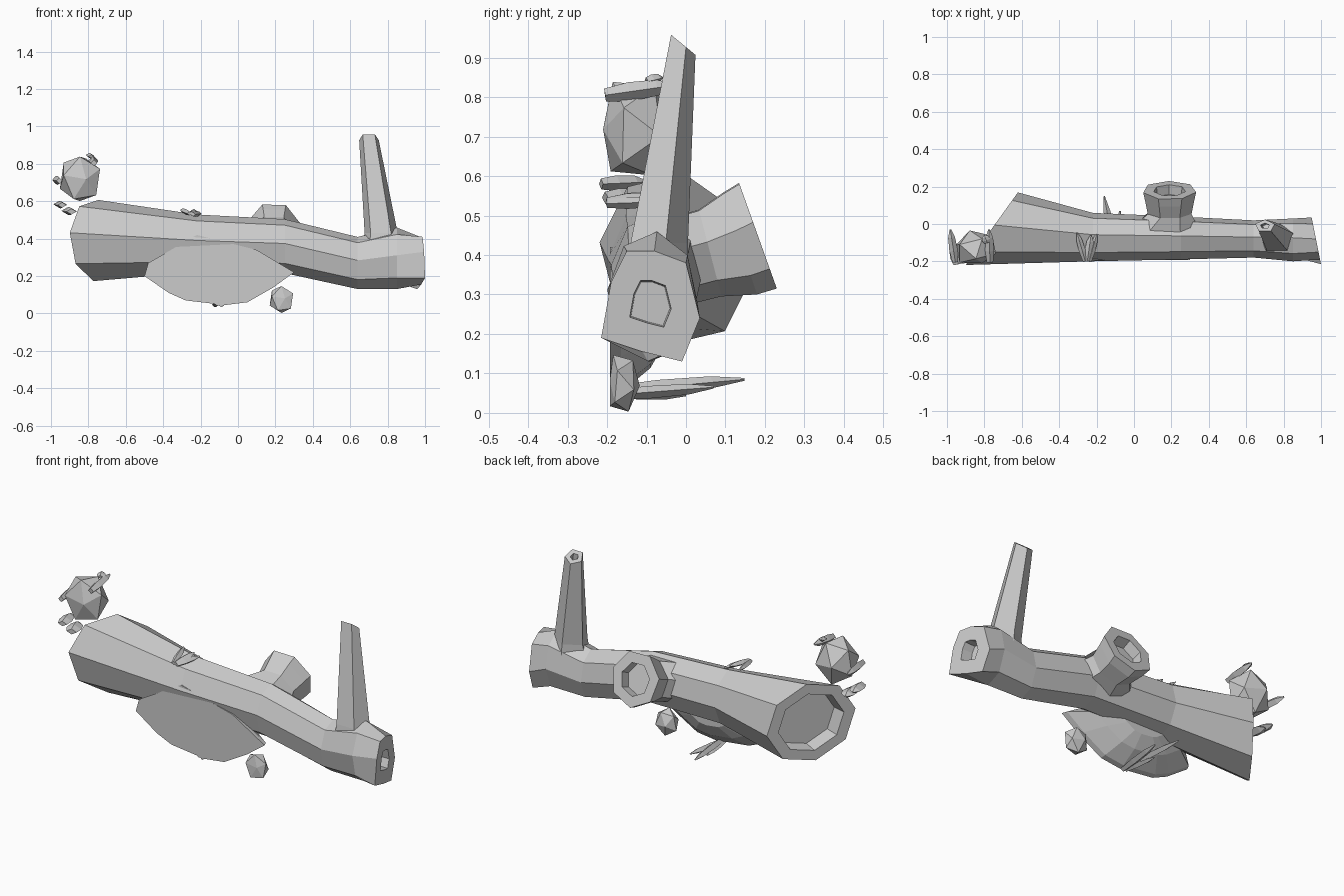
import bpy, bmesh, math
from mathutils import Vector, Matrix

def finish(name, bm):
    bmesh.ops.recalc_face_normals(bm, faces=bm.faces)
    me = bpy.data.meshes.new(name)
    bm.to_mesh(me)
    bm.free()
    ob = bpy.data.objects.new(name, me)
    bpy.context.collection.objects.link(ob)
    return ob

def ring(c, u, v, n, phase=0.0):
    c, u, v = Vector(c), Vector(u), Vector(v)
    return [c + u * math.cos(phase + i * math.tau / n) + v * math.sin(phase + i * math.tau / n)
            for i in range(n)]

def hollow(r, scale, inward):
    """Rim and sunken floor rings for a hollow end."""
    c = sum(r, Vector()) / len(r)
    rim = [c + (p - c) * scale for p in r]
    floor = [c + (p - c) * scale * 0.94 + Vector(inward) for p in r]
    return rim, floor

def loft(name, rings):
    bm = bmesh.new()
    vs = [[bm.verts.new(p) for p in r] for r in rings]
    n = len(vs[0])
    for a, b in zip(vs, vs[1:]):
        for i in range(n):
            bm.faces.new((a[i], a[(i + 1) % n], b[(i + 1) % n], b[i]))
    bm.faces.new(vs[0])
    bm.faces.new(vs[-1])
    return finish(name, bm)

# Hollow log: slanted wide left end, narrow waist, flared right end
left = ring((-0.76, -0.025, 0.39), (-0.14, -0.195, 0.02), (0.0, 0.0, 0.22), 8, 0.1)
body = []
for x, y, z, ry, rz in ((-0.22, -0.07, 0.375, 0.13, 0.155), (0.25, -0.075, 0.36, 0.115, 0.145),
                        (0.64, -0.08, 0.27, 0.10, 0.14)):
    body.append(ring((x, y, z), (0, -ry, 0), (0, 0, rz), 8, 0.1))
flare = ring((0.85, -0.085, 0.295), (0, -0.115, 0), (0, 0, 0.165), 8, 0.1)
right_yz = ((-0.19, 0.33), (-0.15, 0.41), (-0.08, 0.41), (0.0, 0.38),
            (0.035, 0.24), (-0.01, 0.13), (-0.11, 0.155), (-0.215, 0.19))
right = [Vector((1.0 - 0.2 * (y + 0.215), y, z)) for y, z in right_yz]
l_rim, l_floor = hollow(left, 0.74, (0.07, -0.03, 0))
r_rim, r_floor = hollow(right, 0.42, (-0.06, 0, 0))
loft("hollow_log", [l_floor, l_rim, left] + body + [flare, right, r_rim, r_floor])

# Tall side branch
tip = ring((0.70, -0.01, 0.935), (0.055, 0, 0), (0, 0.034, -0.028), 5, 0.3)
t_rim, t_floor = hollow(tip, 0.45, (0.01, -0.005, -0.05))
loft("tall_branch", [ring((0.775, -0.085, 0.30), (0.13, 0, 0), (0, 0.09, 0), 5, 0.3),
                     ring((0.765, -0.075, 0.43), (0.093, 0, 0), (0, 0.08, 0), 5, 0.3),
                     tip, t_rim, t_floor])

# Short stump branch with a flared hollow end
end = ring((0.19, 0.18, 0.455), (0.145, 0, 0), (0, -0.05, 0.14), 7, 0.2)
s_rim, s_floor = hollow(end, 0.6, (0, -0.05, -0.02))
loft("stump_branch", [ring((0.14, -0.09, 0.37), (0.24, 0, 0), (0, 0, 0.12), 7, 0.2),
                      ring((0.19, 0.06, 0.41), (0.12, 0, 0), (0, -0.03, 0.115), 7, 0.2),
                      ring((0.19, 0.135, 0.435), (0.135, 0, 0), (0, -0.045, 0.135), 7, 0.2),
                      end, s_rim, s_floor])

# Earth mound, flat on the y = -0.19 side
outline = [(-0.50, 0.20), (-0.37, 0.11), (-0.28, 0.07), (-0.07, 0.045), (0.05, 0.06),
           (0.19, 0.14), (0.30, 0.22), (0.10, 0.34), (-0.22, 0.42), (-0.48, 0.27)]
centre = Vector((-0.1, 0, 0.26))
def layer(y, s):
    return [Vector((centre.x + (x - centre.x) * s, y, centre.z + (z - centre.z) * s)) for x, z in outline]
loft("mound", [layer(-0.192, 1.0), layer(-0.165, 0.97), layer(-0.09, 0.68), layer(-0.05, 0.35)])

# Faceted stones resting on the same plane
def stone(name, c, size, turn, ground):
    bm = bmesh.new()
    bmesh.ops.create_icosphere(bm, subdivisions=1, radius=1.0, matrix=Matrix.Rotation(turn, 4, 'X'))
    for v in bm.verts:
        v.co = Vector((c[0] + v.co.x * size[0], max(c[1] + v.co.y * size[1], ground),
                       c[2] + v.co.z * size[2]))
    finish(name, bm)
stone("large_stone", (-0.845, -0.135, 0.72), (0.12, 0.105, 0.135), 0.5, -0.21)
stone("small_stone", (0.232, -0.165, 0.075), (0.07, 0.05, 0.078), 0.4, -0.193)

# Grass blades: thin pointed spindles from base to tip
def blade(name, base, tip, w, t):
    a, b = Vector(base), Vector(tip)
    d = (b - a).normalized()
    u = d.cross(Vector((0, 0, 1))).normalized()
    v = d.cross(u)
    rings = [ring(a.lerp(b, f), u * w * s, v * t * s, 4)
             for f, s in ((0, 0.7), (0.35, 1.0), (0.75, 0.85), (1.0, 0.2))]
    loft(name, rings)

blades = [
    ((-0.26, -0.20, 0.535), (-0.305, -0.045, 0.555), 0.018, 0.015),
    ((-0.25, -0.20, 0.535), (-0.23, -0.06, 0.55), 0.022, 0.015),
    ((-0.24, -0.20, 0.53), (-0.20, -0.055, 0.535), 0.018, 0.015),
    ((-0.095, -0.19, 0.055), (-0.16, 0.148, 0.085), 0.022, 0.018),
    ((-0.09, -0.19, 0.045), (-0.075, 0.07, 0.065), 0.022, 0.016),
    ((-0.11, -0.19, 0.05), (-0.13, 0.0, 0.045), 0.018, 0.014),
    ((-0.955, -0.205, 0.71), (-0.982, -0.03, 0.715), 0.022, 0.024),
    ((-0.77, -0.205, 0.805), (-0.775, -0.03, 0.83), 0.024, 0.024),
    ((-0.785, -0.10, 0.84), (-0.80, -0.06, 0.85), 0.022, 0.014),
    ((-0.89, -0.205, 0.545), (-0.92, -0.10, 0.55), 0.04, 0.022),
    ((-0.94, -0.215, 0.58), (-0.965, -0.10, 0.585), 0.035, 0.02),
]
for i, b in enumerate(blades):
    blade(f"grass_blade_{i + 1}", *b)
